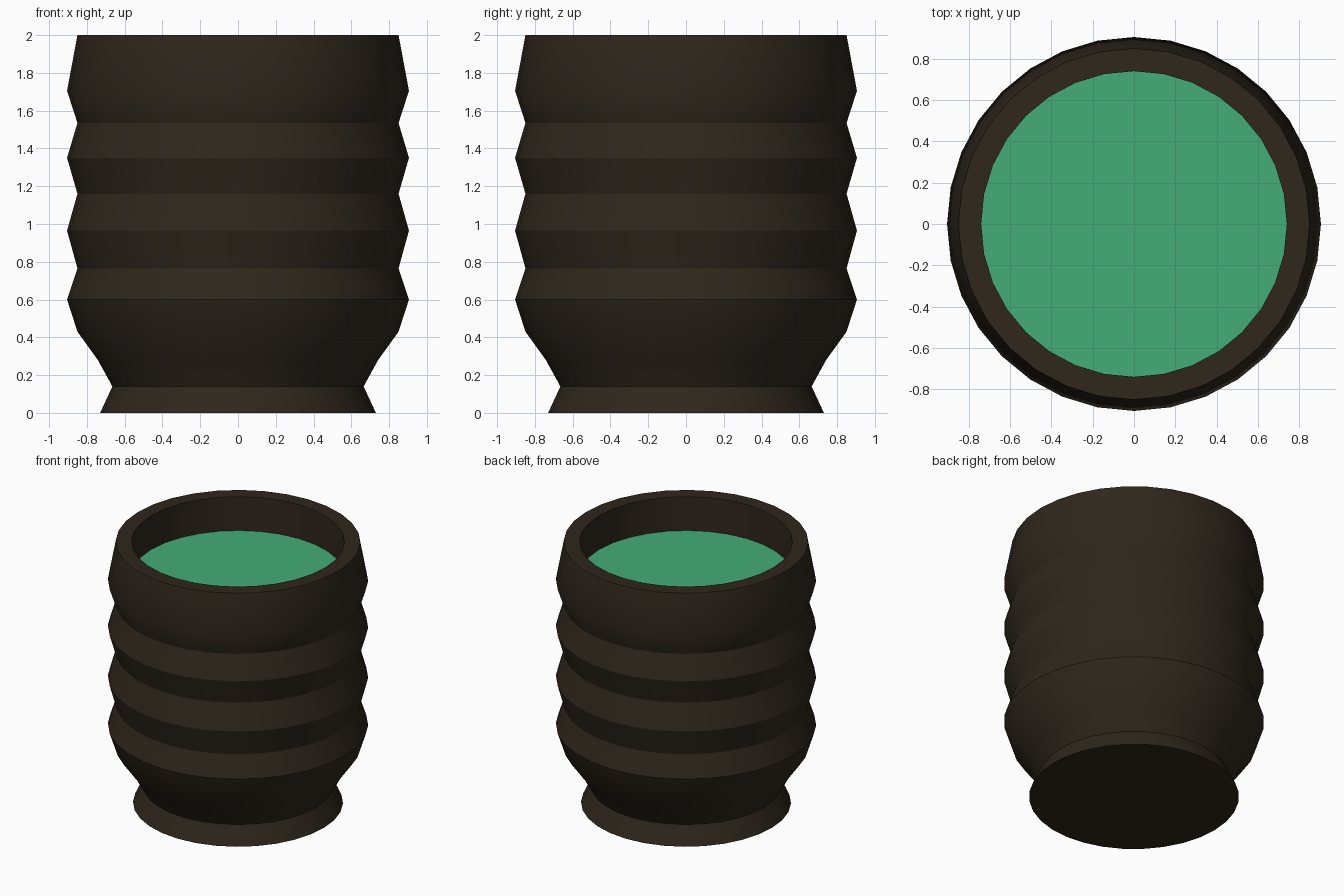
import bpy, bmesh, math

if "Cube" in bpy.data.objects:
    bpy.data.objects.remove(bpy.data.objects["Cube"])

SIDES = 32

def material(name, rgb):
    m = bpy.data.materials.new(name)
    m.diffuse_color = (*rgb, 1.0)
    m.use_nodes = True
    m.node_tree.nodes["Principled BSDF"].inputs["Base Color"].default_value = m.diffuse_color
    return m

def lathe(name, profile, mat, cap_start=True, cap_end=True):
    """Revolve (radius, z) points about z; the ends can be capped."""
    bm = bmesh.new()
    rings = [[bm.verts.new((r * math.sin(2 * math.pi * i / SIDES),
                            r * math.cos(2 * math.pi * i / SIDES), z))
              for i in range(SIDES)] for r, z in profile]
    for a, b in zip(rings, rings[1:]):
        for i in range(SIDES):
            j = (i + 1) % SIDES
            bm.faces.new((a[i], b[i], b[j], a[j]))
    if cap_start:
        bm.faces.new(rings[0])
    if cap_end:
        bm.faces.new(rings[-1][::-1])
    me = bpy.data.meshes.new(name)
    bm.to_mesh(me)
    bm.free()
    me.materials.append(mat)
    ob = bpy.data.objects.new(name, me)
    bpy.context.collection.objects.link(ob)
    bpy.ops.object.select_all(action='DESELECT')
    ob.select_set(True)
    bpy.context.view_layer.objects.active = ob
    bpy.ops.object.shade_smooth_by_angle(angle=math.radians(30))
    return ob

wood = material("dark_wood", (0.028, 0.020, 0.012))
green = material("green_liquid", (0.058, 0.413, 0.188))

# Cup: flared foot, ribbed body, flat rim, inner wall and floor under the liquid
lathe("cup", [
    (0.73, 0), (0.665, 0.14), (0.742, 0.28), (0.85, 0.43),
    (0.905, 0.60), (0.85, 0.765), (0.905, 0.965), (0.85, 1.16),
    (0.905, 1.35), (0.85, 1.535), (0.905, 1.705), (0.85, 2.0),
    (0.74, 2.0), (0.74, 1.70)], wood)

# Liquid: thin disc filling the opening below the rim
lathe("liquid", [(0.74, 1.71), (0.74, 1.74)], green)
